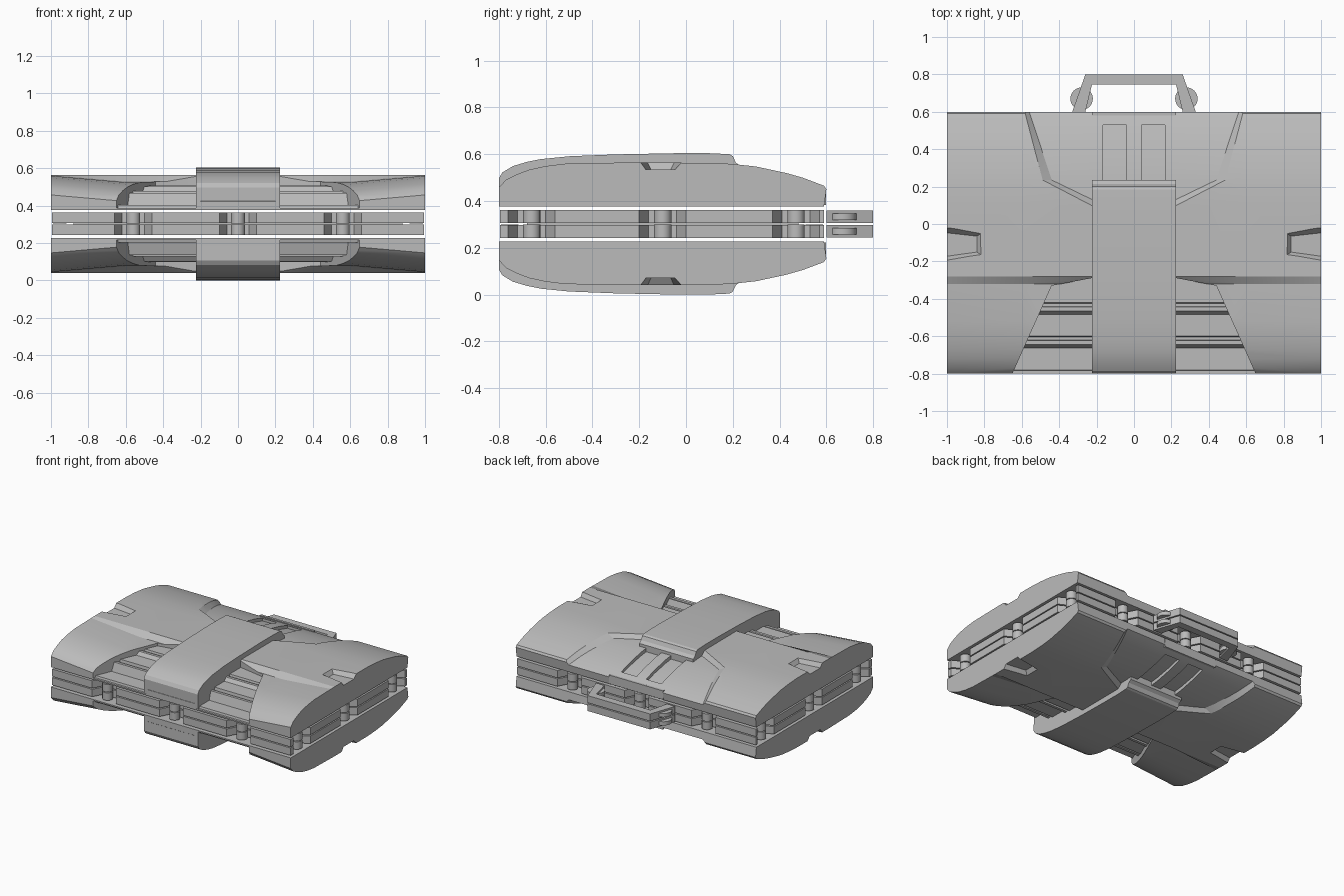
import bpy, bmesh, math

if "Cube" in bpy.data.objects:
    bpy.data.objects.remove(bpy.data.objects["Cube"])

MID = 0.3025      # height of the plane the case mirrors about
BASE = 0.075      # underside of a shell above that plane
LOWER = 0.035     # how far the front wings dip towards the middle

grey = bpy.data.materials.new("case_grey")
grey.use_nodes = True
grey.diffuse_color = (0.5, 0.5, 0.5, 1)
grey.node_tree.nodes["Principled BSDF"].inputs["Base Color"].default_value = (0.5, 0.5, 0.5, 1)


def loft(name, rows):
    """Closed solid through a list of matching cross-sections."""
    bm = bmesh.new()
    rings = [[bm.verts.new(p) for p in row] for row in rows]
    n = len(rings[0])
    for a, b in zip(rings, rings[1:]):
        for i in range(n):
            j = (i + 1) % n
            bm.faces.new((a[i], a[j], b[j], b[i]))
    bm.faces.new(rings[0])
    bm.faces.new(rings[-1])
    bmesh.ops.recalc_face_normals(bm, faces=bm.faces)
    mesh = bpy.data.meshes.new(name)
    bm.to_mesh(mesh)
    bm.free()
    ob = bpy.data.objects.new(name, mesh)
    ob.location.z = MID
    bpy.context.collection.objects.link(ob)
    return ob


def prism(name, outline, z0, z1):
    return loft(name, [[(x, y, z) for x, y in outline] for z in (z0, z1)])


def finish(ob, cutters=()):
    """Cut, mirror to the underside, bake, colour and shade."""
    for c in cutters:
        m = ob.modifiers.new("cut", "BOOLEAN")
        m.operation, m.solver, m.object = "DIFFERENCE", "EXACT", c
    m = ob.modifiers.new("underside", "MIRROR")
    m.use_axis = (False, False, True)
    m.use_mirror_merge = False
    bpy.context.view_layer.update()
    deps = bpy.context.evaluated_depsgraph_get()
    mesh = bpy.data.meshes.new_from_object(ob.evaluated_get(deps))
    ob.modifiers.clear()
    ob.data = mesh
    for c in cutters:
        bpy.data.objects.remove(c)
    mesh.materials.clear()
    mesh.materials.append(grey)
    bpy.ops.object.select_all(action="DESELECT")
    ob.select_set(True)
    bpy.context.view_layer.objects.active = ob
    bpy.ops.object.shade_smooth_by_angle(angle=math.radians(22))


# Shell side profile: (y, height above the middle plane)
shell_profile = [(-0.8, 0.155), (-0.77, 0.188), (-0.72, 0.213), (-0.67, 0.232),
                 (-0.6, 0.247), (-0.52, 0.257), (-0.32, 0.261), (-0.28, 0.262),
                 (0.1, 0.261), (0.2, 0.256), (0.3, 0.245), (0.43, 0.217),
                 (0.5, 0.197), (0.59, 0.163), (0.6, 0.148)]


def surface(y):
    for (ya, za), (yb, zb) in zip(shell_profile, shell_profile[1:]):
        if y <= yb:
            return za + (zb - za) * (y - ya) / (yb - ya)
    return shell_profile[-1][1]


def shell_section(x, dip):
    pts = [(x, y, z - (dip if y < -0.3 else 0)) for y, z in shell_profile]
    return [(x, -0.8, BASE)] + pts + [(x, 0.59, BASE)]


stations = [(-1, 0), (-0.6, LOWER), (-0.225, LOWER), (0.225, LOWER), (0.6, LOWER), (1, 0)]
shell = loft("shell", [shell_section(x, d) for x, d in stations])
cutters = []

# Stepped recesses either side of the front of the band: (y, floor height)
steps = [(-0.9, 0.085), (-0.784, 0.085), (-0.78, 0.1), (-0.664, 0.1), (-0.645, 0.165),
         (-0.624, 0.165), (-0.62, 0.15), (-0.604, 0.15), (-0.6, 0.175), (-0.484, 0.175),
         (-0.465, 0.2), (-0.444, 0.2), (-0.44, 0.19), (-0.424, 0.19), (-0.42, 0.205),
         (-0.33, 0.205), (-0.29, 0.205)]


def recess_edge(y):
    if y <= -0.33:
        return 0.44 + (-0.33 - y) * 0.447
    return 0.23 + (-0.29 - y) / 0.04 * 0.21


for s in (-1, 1):
    cutters.append(loft("step_cutter", [
        [(s * 0.2, y, z), (s * recess_edge(y), y, z),
         (s * recess_edge(y), y, 0.4), (s * 0.2, y, 0.4)] for y, z in steps]))
    # Tapered pocket on the side edge
    cutters.append(loft("pocket_cutter", [
        [(s * xt, yt0, 0.275), (s * xb, yb0, 0.232), (s * xb, yb1, 0.232), (s * xt, yt1, 0.275)]
        for xt, xb, yt0, yb0, yb1, yt1 in (
            (0.81, 0.84, -0.17, -0.15, -0.065, -0.045),
            (1.02, 1.02, -0.207, -0.175, -0.045, -0.005))]))

# Sunken rear panel with sloping sides
DEPTH = 0.028
panel_rows = []
for y in (0.095, 0.2, 0.235, 0.3, 0.43, 0.5, 0.59, 0.62):
    if y <= 0.235:
        t = (y - 0.095) / 0.14
        wo, wi = 0.22 + 0.27 * t, 0.15 + 0.29 * t
    else:
        t = (y - 0.235) / 0.365
        wo, wi = 0.49 + 0.095 * t, 0.44 + 0.12 * t
    z = surface(y)
    half = [(wi, z - DEPTH), (wo, z + 0.001), (wo + 0.005, 0.4)]
    panel_rows.append([(w, y, h) for w, h in half] + [(-w, y, h) for w, h in reversed(half)])
cutters.append(loft("panel_cutter", panel_rows))

# Twin slots in the panel
for s in (-1, 1):
    cutters.append(loft("slot_cutter", [
        [(s * 0.04, y, surface(y) - d), (s * 0.167, y, surface(y) - d),
         (s * 0.167, y, 0.4), (s * 0.04, y, 0.4)]
        for y, d in ((0.22, 0.055), (0.3, 0.055), (0.43, 0.052), (0.53, 0.048))]))
finish(shell, cutters)

# Raised band over the middle
band_profile = [(-0.798, BASE), (-0.8, 0.195), (-0.785, 0.22), (-0.74, 0.247), (-0.68, 0.265),
                (-0.62, 0.277), (-0.5, 0.289), (-0.3, 0.297), (-0.05, 0.302), (0.1, 0.302),
                (0.185, 0.298), (0.2, 0.29), (0.213, 0.262), (0.235, 0.245), (0.235, BASE)]
finish(loft("center_band", [[(x, y, z) for y, z in band_profile] for x in (-0.225, 0.225)]))

# Lip on the rear edge of the panel
finish(prism("rear_lip", [(-0.225, 0.58), (0.225, 0.58), (0.225, 0.598), (-0.225, 0.598)],
             BASE + 0.005, 0.146))


# Middle slabs with a trapezoid notch around every pillar
def side(start, end, centres):
    """Points along one edge, stepping inwards (to the left) at each notch."""
    (x0, y0), (x1, y1) = start, end
    length = math.hypot(x1 - x0, y1 - y0)
    ux, uy = (x1 - x0) / length, (y1 - y0) / length
    pts = [start]
    for cx, cy in centres:
        for along, inward in ((-0.1, 0), (-0.06, 0.075), (0.06, 0.075), (0.1, 0)):
            pts.append((cx + ux * along - uy * inward, cy + uy * along + ux * inward))
    return pts


X, FRONT, BACK = 0.995, -0.795, 0.59
front_c = [(x, FRONT) for x in (-0.56, 0, 0.56)]
right_c = [(X, y) for y in (-0.66, -0.1, 0.47)]
back_c = [(x, BACK) for x in (0.56, 0, -0.56)]
left_c = [(-X, y) for y in (0.47, -0.1, -0.66)]
outline = (side((-X, FRONT), (X, FRONT), front_c) + side((X, FRONT), (X, BACK), right_c)
           + side((X, BACK), (-X, BACK), back_c) + side((-X, BACK), (-X, FRONT), left_c))
finish(prism("middle_slab", outline, 0.004, 0.06))
finish(prism("slab_core", [(-0.88, -0.68), (0.88, -0.68), (0.88, 0.48), (-0.88, 0.48)], 0.0005, 0.006))


def circle(cx, cy, r, n=24):
    return [(cx + r * math.cos(2 * math.pi * i / n), cy + r * math.sin(2 * math.pi * i / n))
            for i in range(n)]


IN = 0.042
pillars = ([(x, y + IN) for x, y in front_c] + [(x, y - IN) for x, y in back_c]
           + [(x - IN, y) for x, y in right_c] + [(x + IN, y) for x, y in left_c])
for i, (x, y) in enumerate(pillars):
    finish(prism(f"pillar_{i + 1}", circle(x, y, 0.037), 0.003, 0.06))

# Carrying handle with round knobs at its feet
handle = [(-0.33, 0.6), (-0.26, 0.6), (-0.225, 0.745), (0.225, 0.745), (0.26, 0.6),
          (0.33, 0.6), (0.26, 0.8), (-0.26, 0.8)]
finish(prism("handle", handle, 0.004, 0.058))
for s, label in ((-1, "right"), (1, "left")):
    finish(prism(label + "_handle_knob", circle(s * 0.28, 0.67, 0.06, 32), 0.017, 0.045))
